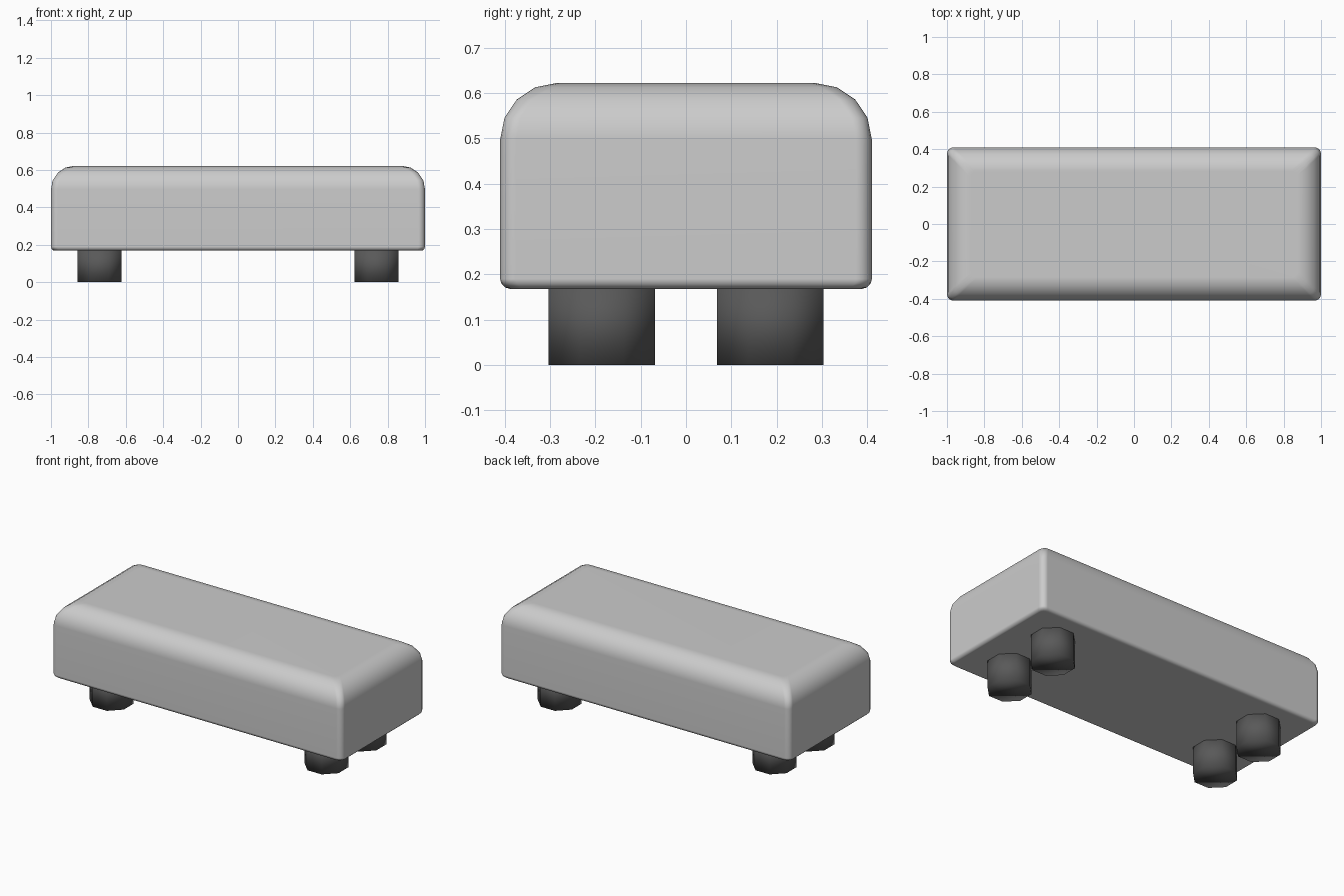
import bpy, bmesh
from math import pi, sin, cos

if "Cube" in bpy.data.objects:
    bpy.data.objects.remove(bpy.data.objects["Cube"])

HX, HY, Z0, Z1 = 1.0, 0.41, 0.168, 0.622
CORNER, TOP_R, BOT_R = 0.035, 0.125, 0.022


def finish(bm, name):
    bmesh.ops.recalc_face_normals(bm, faces=bm.faces[:])
    me = bpy.data.meshes.new(name)
    bm.to_mesh(me)
    bm.free()
    ob = bpy.data.objects.new(name, me)
    bpy.context.collection.objects.link(ob)
    for p in me.polygons:
        p.use_smooth = True
    return ob


def rounded_rect(inset, segs=4):
    pts = []
    for i, (sx, sy) in enumerate([(1, 1), (-1, 1), (-1, -1), (1, -1)]):
        for k in range(segs + 1):
            a = pi / 2 * (i + k / segs)
            pts.append((sx * (HX - inset - CORNER) + CORNER * cos(a),
                        sy * (HY - inset - CORNER) + CORNER * sin(a)))
    return pts


# Padded seat: rounded rectangles stacked along an edge profile (inset, z)
profile = [(BOT_R * (1 - sin(a)), Z0 + BOT_R * (1 - cos(a)))
           for a in (k * pi / 6 for k in range(4))]
profile += [(TOP_R * (1 - cos(a)), Z1 - TOP_R * (1 - sin(a)))
            for a in (k * pi / 8 for k in range(5))]
bm = bmesh.new()
rings = [[bm.verts.new((x, y, z)) for x, y in rounded_rect(d)] for d, z in profile]
for lo, hi in zip(rings, rings[1:]):
    n = len(lo)
    for i in range(n):
        bm.faces.new((lo[i], lo[(i + 1) % n], hi[(i + 1) % n], hi[i]))
bm.faces.new(rings[0][::-1])
bm.faces.new(rings[-1])
seat = finish(bm, "seat")
seat.modifiers.new("flat_faces", 'WEIGHTED_NORMAL')

# Four stubby eight-sided legs with flats facing the axes
dark = bpy.data.materials.new("dark_leg")
dark.diffuse_color = (0.1, 0.1, 0.1, 1)
dark.use_nodes = True
dark.node_tree.nodes["Principled BSDF"].inputs["Base Color"].default_value = dark.diffuse_color
R = 0.1175 / cos(pi / 8)
for sx, xn in ((-1, "left"), (1, "right")):
    for sy, yn in ((-1, "front"), (1, "back")):
        bm = bmesh.new()
        low, top = [[bm.verts.new((sx * 0.74 + R * cos(pi / 8 + k * pi / 4),
                                   sy * 0.186 + R * sin(pi / 8 + k * pi / 4), z))
                     for k in range(8)] for z in (0, 0.18)]
        for i in range(8):
            j = (i + 1) % 8
            bm.faces.new((low[i], low[j], top[j], top[i]))
        bm.faces.new(low[::-1])
        bm.faces.new(top)
        leg = finish(bm, f"{yn}_{xn}_leg")
        leg.data.materials.append(dark)
